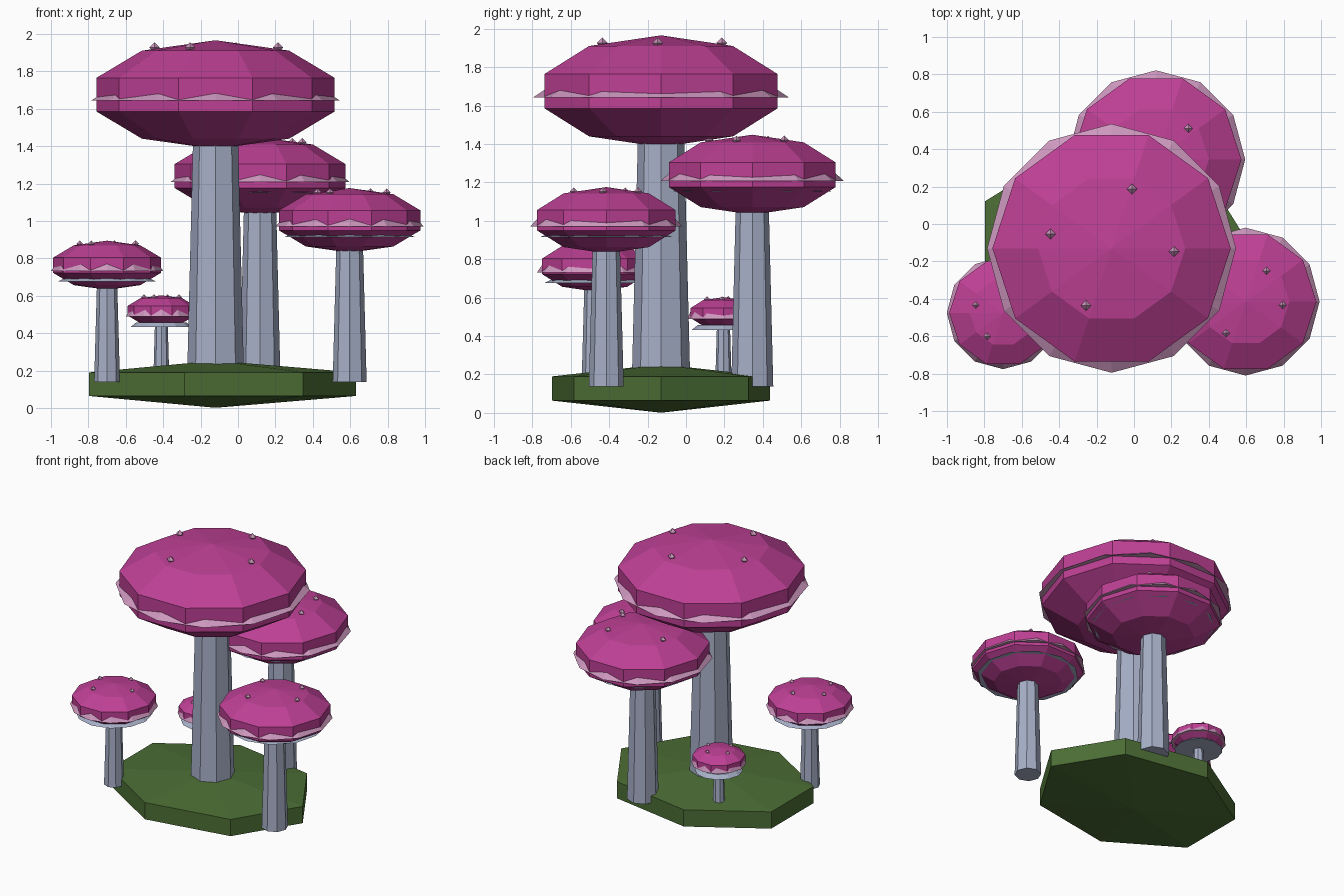
import bpy, bmesh
from math import sin, cos, pi, radians

cube = bpy.data.objects.get("Cube")
if cube:
    bpy.data.objects.remove(cube, do_unlink=True)


def material(name, srgb):
    lin = [((c / 255 + 0.055) / 1.055) ** 2.4 for c in srgb] + [1.0]
    m = bpy.data.materials.new(name)
    m.use_nodes = True
    m.diffuse_color = lin
    m.node_tree.nodes["Principled BSDF"].inputs["Base Color"].default_value = lin
    return m


MAGENTA = material("magenta_cap", (190, 64, 149))
PINK = material("pale_pink", (206, 152, 191))
STEM = material("blue_grey_stem", (167, 176, 200))
GREEN = material("moss_green", (76, 110, 53))


def lathe(name, profile, sides, mat, loc, y_scale=1.0):
    """Revolve (radius, z) points, bottom to top, into a closed flat-faced solid."""
    bm = bmesh.new()
    rings = []
    for r, z in profile:
        if r == 0:
            rings.append([bm.verts.new((0, 0, z))])
        else:
            rings.append([bm.verts.new((r * cos(2 * pi * k / sides),
                                        r * sin(2 * pi * k / sides) * y_scale, z))
                          for k in range(sides)])
    for low, high in zip(rings, rings[1:]):
        for k in range(sides):
            n = (k + 1) % sides
            if len(low) == 1:
                bm.faces.new((low[0], high[n], high[k]))
            elif len(high) == 1:
                bm.faces.new((low[k], low[n], high[0]))
            else:
                bm.faces.new((low[k], low[n], high[n], high[k]))
    if len(rings[0]) > 1:
        bm.faces.new(rings[0][::-1])
    if len(rings[-1]) > 1:
        bm.faces.new(rings[-1])
    mesh = bpy.data.meshes.new(name)
    bm.to_mesh(mesh)
    bm.free()
    mesh.materials.append(mat)
    ob = bpy.data.objects.new(name, mesh)
    ob.location = loc
    bpy.context.collection.objects.link(ob)
    return ob


def sphere_profile(radius, half_height, rings):
    mid = [(radius * sin(pi * i / rings), -half_height * cos(pi * i / rings))
           for i in range(1, rings)]
    return [(0, -half_height)] + mid + [(0, half_height)]


def mushroom(name, x, y, z, radius, spot_angles):
    half = radius * 0.434
    # tapered stem, reaching just into the cap
    foot = 0.138
    lathe(name + "_stem", [(radius * 0.228, foot), (radius * 0.18, z - half * 0.85)],
          8, STEM, (x, y, 0))
    # faceted cap
    lathe(name + "_cap", sphere_profile(radius, half, 5), 10, MAGENTA, (x, y, z))
    # flared skirt around the cap
    lathe(name + "_skirt", [(radius * 0.993, -0.032), (radius * 0.88, 0.018)],
          12, PINK, (x, y, z))
    # gill plate under the cap
    lathe(name + "_gills", [(radius * 0.87, -0.088), (radius * 0.7, -0.062)],
          12, STEM, (x, y, z))
    # little studs sitting on the cap
    size = 0.012 + radius * 0.024
    for i, a in enumerate(spot_angles):
        a = radians(a)
        lathe(f"{name}_spot_{i + 1}", [(0, -size), (size, 0), (0, size)], 4, PINK,
              (x + radius / 2 * cos(a), y + radius / 2 * sin(a), z + half * 0.865))


# mossy ground slab
lathe("ground", sphere_profile(0.866, 0.126, 3), 7, GREEN, (-0.12, -0.13, 0.127), 0.775)

# mushrooms
mushroom("main", -0.12, -0.13, 1.675, 0.67, (167, 71, -3, -114))
mushroom("back", 0.118, 0.345, 1.24, 0.48, (160, 44, -20, -110))
mushroom("left", 0.597, -0.415, 1.003, 0.398, (150, 56, -5, -122))
mushroom("right", -0.70, -0.475, 0.763, 0.303, (164, 75, 0, -124))
mushroom("tiny", -0.41, 0.195, 0.52, 0.19, (165, 70, -5, -115))
